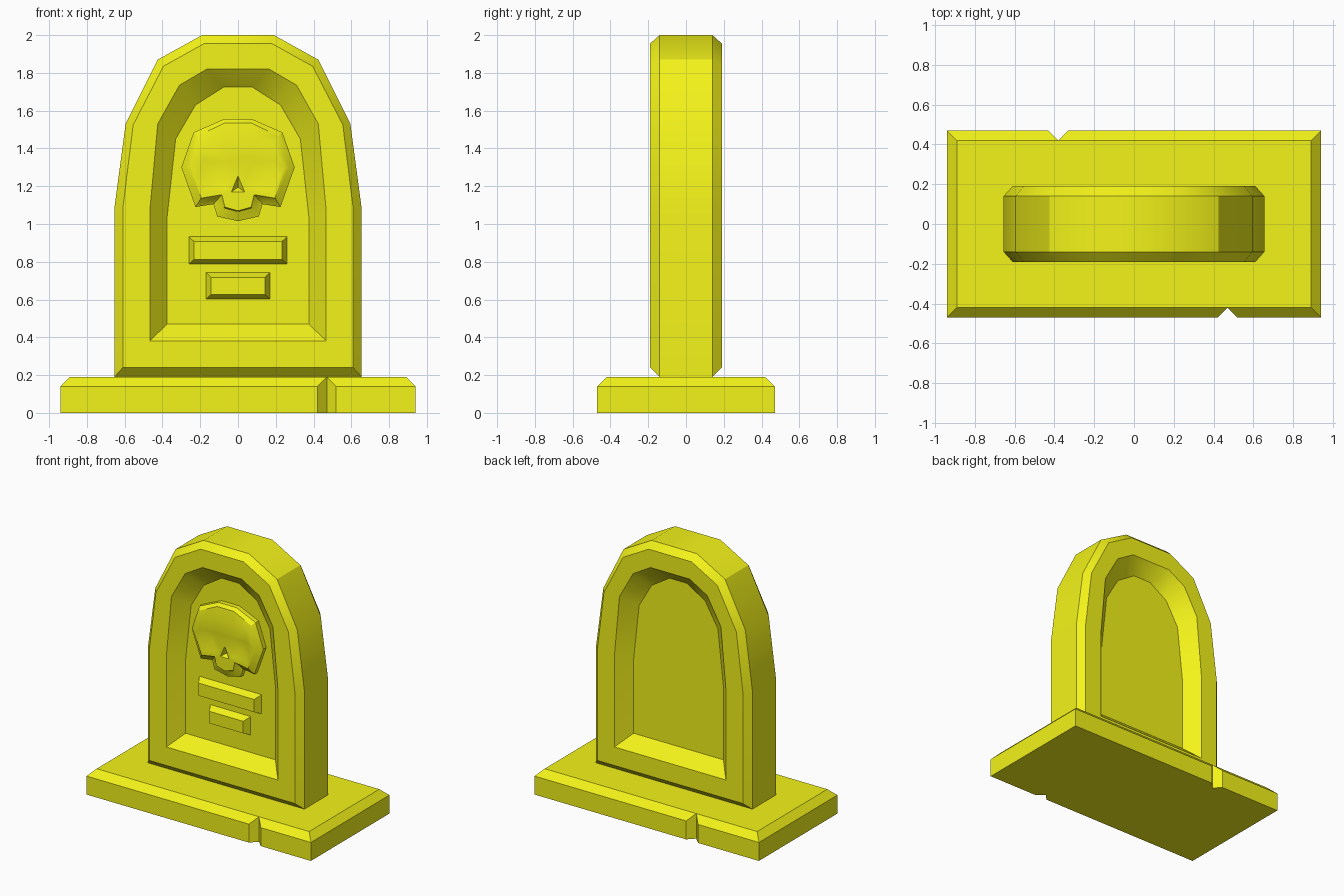
import bpy, bmesh, math

if "Cube" in bpy.data.objects:
    bpy.data.objects.remove(bpy.data.objects["Cube"])

mat = bpy.data.materials.new("yellow_stone")
mat.diffuse_color = (0.9, 0.9, 0.01, 1)
mat.use_nodes = True
mat.node_tree.nodes["Principled BSDF"].inputs["Base Color"].default_value = mat.diffuse_color


def mirrored(half, y):
    """Right half of an (x, z) outline, bottom to top, made whole at depth y."""
    full = half + [(-x, z) for x, z in reversed(half) if x > 0]
    return [(x, y, z) for x, z in full]


def rect(x, z0, z1, y):
    return mirrored([(x, z0), (x, z1)], y)


def loft(name, rings, pits=()):
    """Skin a stack of rings, cap both ends; pits are (loop, deep point) in the last cap."""
    bm = bmesh.new()
    loops = [[bm.verts.new(p) for p in r] for r in rings]
    n = len(loops[0])
    for a, b in zip(loops, loops[1:]):
        for i in range(n):
            j = (i + 1) % n
            bm.faces.new((a[i], a[j], b[j], b[i]))
    bm.faces.new(loops[0][::-1])
    if pits:
        last = loops[-1]
        edges = [bm.edges.get((last[i], last[(i + 1) % n])) for i in range(n)]
        for loop, deep in pits:
            vs = [bm.verts.new(p) for p in loop]
            tip = bm.verts.new(deep)
            for i, v in enumerate(vs):
                w = vs[(i + 1) % len(vs)]
                edges.append(bm.edges.new((v, w)))
                bm.faces.new((v, w, tip))
        bmesh.ops.triangle_fill(bm, edges=edges, use_beauty=True, normal=(0, -1, 0))
    else:
        bm.faces.new(loops[-1])
    bmesh.ops.remove_doubles(bm, verts=bm.verts[:], dist=1e-4)
    bmesh.ops.recalc_face_normals(bm, faces=bm.faces[:])
    me = bpy.data.meshes.new(name)
    bm.to_mesh(me)
    bm.free()
    me.materials.append(mat)
    ob = bpy.data.objects.new(name, me)
    bpy.context.collection.objects.link(ob)
    bpy.ops.object.select_all(action='DESELECT')
    ob.select_set(True)
    bpy.context.view_layer.objects.active = ob
    bpy.ops.object.shade_smooth_by_angle(angle=math.radians(32))
    return ob


# Base slab: chamfered top, one V notch in the front and one in the back
def slab_ring(z, inset, spread):
    a, b, t = 0.94 - inset, 0.47 - inset, 0.42
    half = lambda n: [(-a, -b), (n - spread, -b), (n, -t), (n + spread, -b), (a, -b)]
    back = [(-x, -y) for x, y in half(0.38)]
    return [(x, y, z) for x, y in half(0.47) + back]


loft("base_slab", [slab_ring(0, 0, 0.05), slab_ring(0.14, 0, 0.05), slab_ring(0.19, 0.05, 0)])

# Headstone: arched, chamfered, with a sunken panel on both faces
outer = [(0.655, 0.19), (0.655, 1.08), (0.595, 1.53), (0.425, 1.87), (0.19, 2.0)]
rim = [(0.61, 0.24), (0.61, 1.08), (0.555, 1.525), (0.395, 1.835), (0.18, 1.955)]
hole = [(0.467, 0.38), (0.467, 1.07), (0.425, 1.53), (0.31, 1.735), (0.165, 1.82)]
panel = [(0.376, 0.47), (0.376, 1.03), (0.33, 1.45), (0.225, 1.63), (0.075, 1.725)]
front = [(panel, -0.09), (hole, -0.19), (rim, -0.19), (outer, -0.14)]
back = [(p, -y) for p, y in reversed(front)]
loft("headstone", [mirrored(p, y) for p, y in front + back])

# Two raised inscription bars
for name, x, z0, z1 in (("upper_bar", 0.263, 0.785, 0.935), ("lower_bar", 0.172, 0.60, 0.745)):
    loft(name, [rect(x, z0, z1, -0.085), rect(x - 0.03, z0 + 0.027, z1 - 0.027, -0.14)])

# Skull relief with sloped forehead, eye sockets and nose
edge = [(0, 1.015), (0.11, 1.04), (0.13, 1.105), (0.225, 1.09), (0.30, 1.30), (0.235, 1.485), (0.075, 1.555)]
bevel = [(0, 1.065), (0.075, 1.085), (0.09, 1.15), (0.20, 1.13), (0.27, 1.30), (0.215, 1.465), (0.07, 1.535)]
face = [(0, 1.07), (0.07, 1.09), (0.085, 1.155), (0.195, 1.137), (0.25, 1.30), (0.19, 1.42), (0.07, 1.45)]
eye = [(0.035, 1.23), (0.07, 1.335), (0.18, 1.335), (0.215, 1.25), (0.18, 1.18), (0.07, 1.19)]
nose = [(0.035, 1.17), (0, 1.255), (-0.035, 1.17)]
pits = [([(s * x, -0.16, z) for x, z in eye], (s * 0.125, -0.125, 1.25)) for s in (-1, 1)]
pits.append(([(x, -0.16, z) for x, z in nose], (0, -0.13, 1.195)))
loft("skull_relief", [mirrored(edge, -0.085), mirrored(edge, -0.125),
                      mirrored(bevel, -0.15), mirrored(face, -0.16)], pits)
